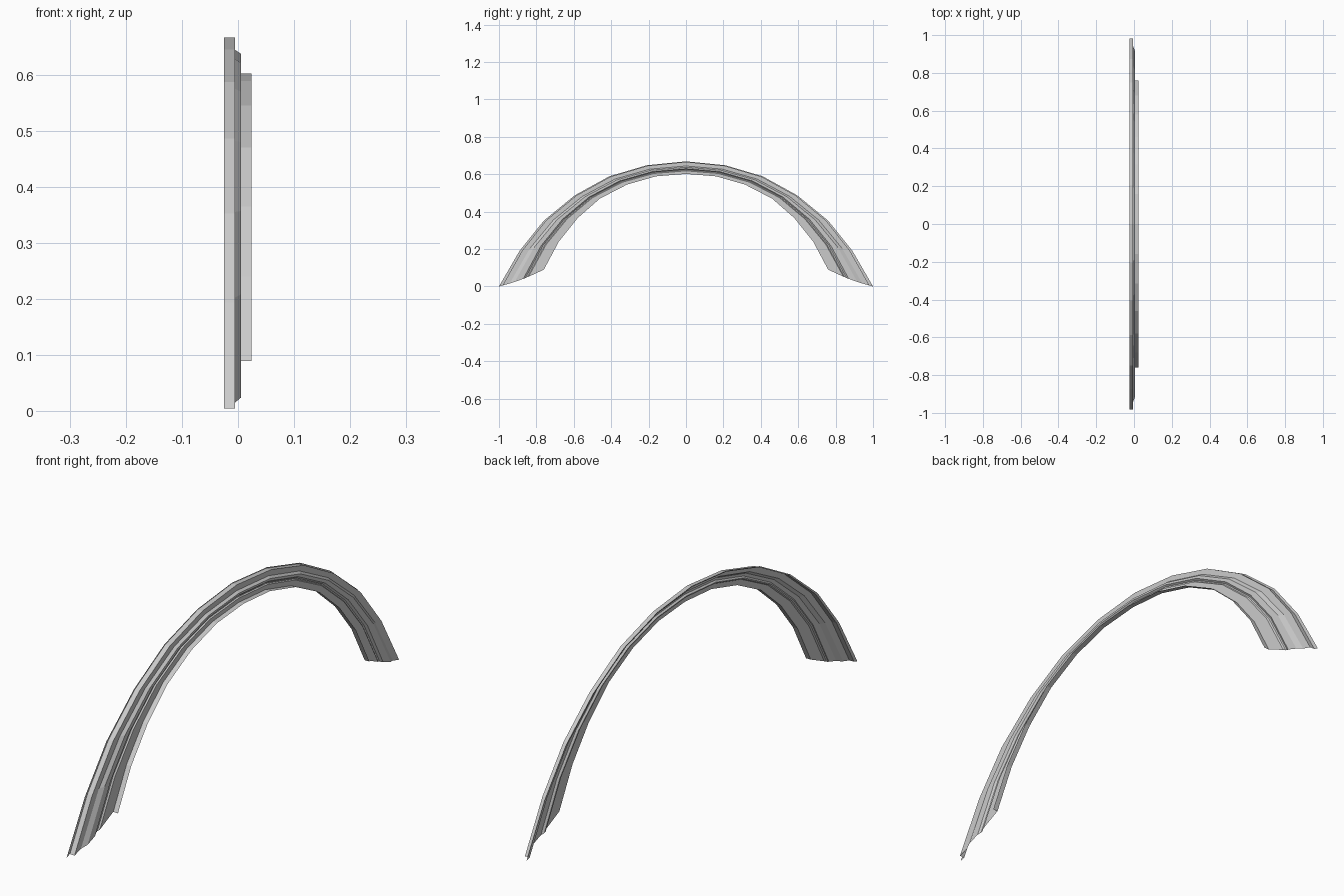
import bpy, bmesh, math

if "Cube" in bpy.data.objects:
    bpy.data.objects.remove(bpy.data.objects["Cube"])

# Half of the arch in the y-z plane, from foot to crown
outer = [(1.0, 0.0), (0.89, 0.19), (0.76, 0.352), (0.595, 0.487), (0.41, 0.589), (0.21, 0.648), (0, 0.669)]
inner = [(0.76, 0.09), (0.68, 0.24), (0.58, 0.365), (0.46, 0.47), (0.315, 0.545), (0.16, 0.589), (0, 0.602)]

# Folded sheet section: x, then outer-to-inner fraction at the crown and at the foot
section = [
    (-0.025, 0.00, 0.00),   # outer lip
    (-0.025, 0.04, 0.08),
    (-0.005, 0.04, 0.08),   # outer flange
    (-0.005, 0.37, 0.24),   # wall
    (0.005, 0.47, 0.35),    # sloped step
    (0.005, 0.58, 0.54),
    (-0.001, 0.66, 0.59),   # groove
    (-0.001, 0.72, 0.63),
    (0.004, 0.76, 0.66),
    (0.004, 1.00, 1.00),    # inner wall
    (0.024, 1.00, 1.00),    # inner flange
]


def mirrored(half):
    """Complete a half path to the other foot."""
    return half + [(-y, z) for y, z in reversed(half[:-1])]


def arch_trim():
    bm = bmesh.new()
    rings = []
    n = len(outer) - 1
    for i, (o, p) in enumerate(zip(mirrored(outer), mirrored(inner))):
        crown = 1 - abs(i - n) / n
        ring = []
        for x, t_crown, t_foot in section:
            t = t_foot + (t_crown - t_foot) * crown
            sag = 0.008 * math.sin(math.pi * t) if crown == 0 else 0
            ring.append(bm.verts.new((x, o[0] + (p[0] - o[0]) * t,
                                      o[1] + (p[1] - o[1]) * t - sag)))
        rings.append(ring)
    for a, b in zip(rings, rings[1:]):
        for k in range(len(section) - 1):
            bm.faces.new((a[k], a[k + 1], b[k + 1], b[k]))
    # outward side is the +x / upper side
    bm.normal_update()
    if sum(f.normal.x * f.calc_area() for f in bm.faces) < 0:
        bmesh.ops.reverse_faces(bm, faces=bm.faces[:])
    mesh = bpy.data.meshes.new("arch_trim")
    bm.to_mesh(mesh)
    bm.free()
    obj = bpy.data.objects.new("arch_trim", mesh)
    bpy.context.collection.objects.link(obj)
    return obj


arch_trim()
